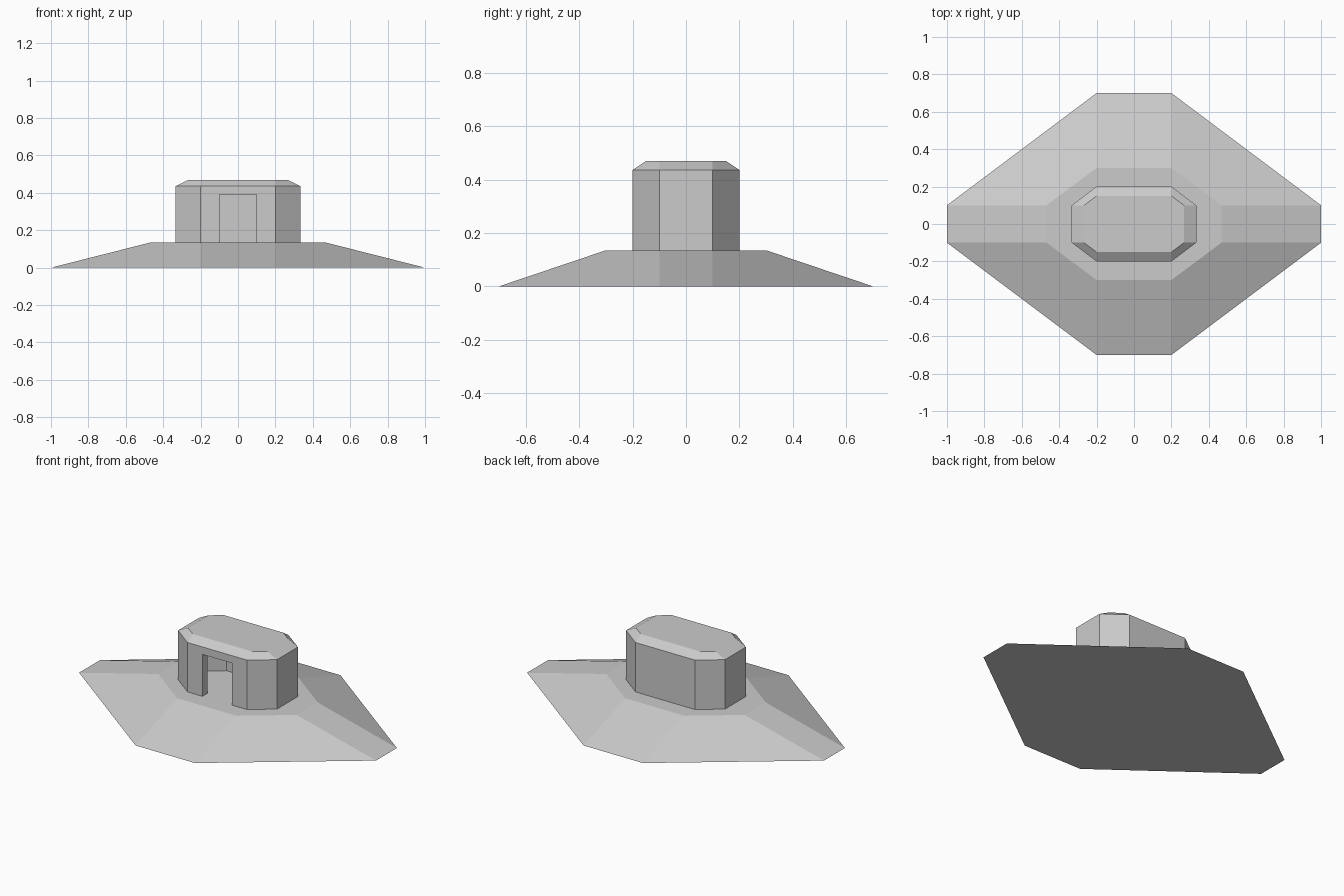
import bpy, bmesh

if "Cube" in bpy.data.objects:
    bpy.data.objects.remove(bpy.data.objects["Cube"])


def octagon(x, xs, y, ys):
    # x, y: half extents; xs, ys: half lengths of the straight sides
    return [(x, -ys), (x, ys), (xs, y), (-xs, y),
            (-x, ys), (-x, -ys), (-xs, -y), (xs, -y)]


def loft(name, rings):
    # Closed solid through octagon rings given as (outline, z)
    bm = bmesh.new()
    loops = [[bm.verts.new((px, py, z)) for px, py in pts] for pts, z in rings]
    for a, b in zip(loops, loops[1:]):
        for i in range(8):
            j = (i + 1) % 8
            bm.faces.new((a[i], a[j], b[j], b[i]))
    bm.faces.new(loops[0][::-1])
    bm.faces.new(loops[-1])
    me = bpy.data.meshes.new(name)
    bm.to_mesh(me)
    bm.free()
    ob = bpy.data.objects.new(name, me)
    bpy.context.collection.objects.link(ob)
    return ob


def cut(target, cutter):
    mod = target.modifiers.new("cut", 'BOOLEAN')
    mod.operation = 'DIFFERENCE'
    mod.solver = 'EXACT'
    mod.object = cutter
    cutter.hide_render = True
    cutter.display_type = 'WIRE'


BASE_Z, WALL_Z, TOP_Z = 0.135, 0.436, 0.469

# Sloping mound
loft("mound", [(octagon(1, 0.2, 0.7, 0.1), 0),
               (octagon(0.467, 0.2, 0.3, 0.1), BASE_Z)])

# Bunker body with bevelled roof
outer = octagon(0.333, 0.2, 0.2, 0.1)
bunker = loft("bunker", [(outer, BASE_Z), (outer, WALL_Z),
                         (octagon(0.267, 0.2, 0.15, 0.1), TOP_Z)])

# Hollow room
room = octagon(0.283, 0.183, 0.15, 0.075)
cut(bunker, loft("room_cutter", [(room, BASE_Z - 0.05), (room, WALL_Z - 0.01)]))

# Doorway in the front wall
door_h = 0.39 - (BASE_Z - 0.05)
bpy.ops.mesh.primitive_cube_add(size=1, location=(0, -0.18, 0.39 - door_h / 2))
door = bpy.context.object
door.name = "doorway_cutter"
door.scale = (0.2, 0.16, door_h)
cut(bunker, door)
